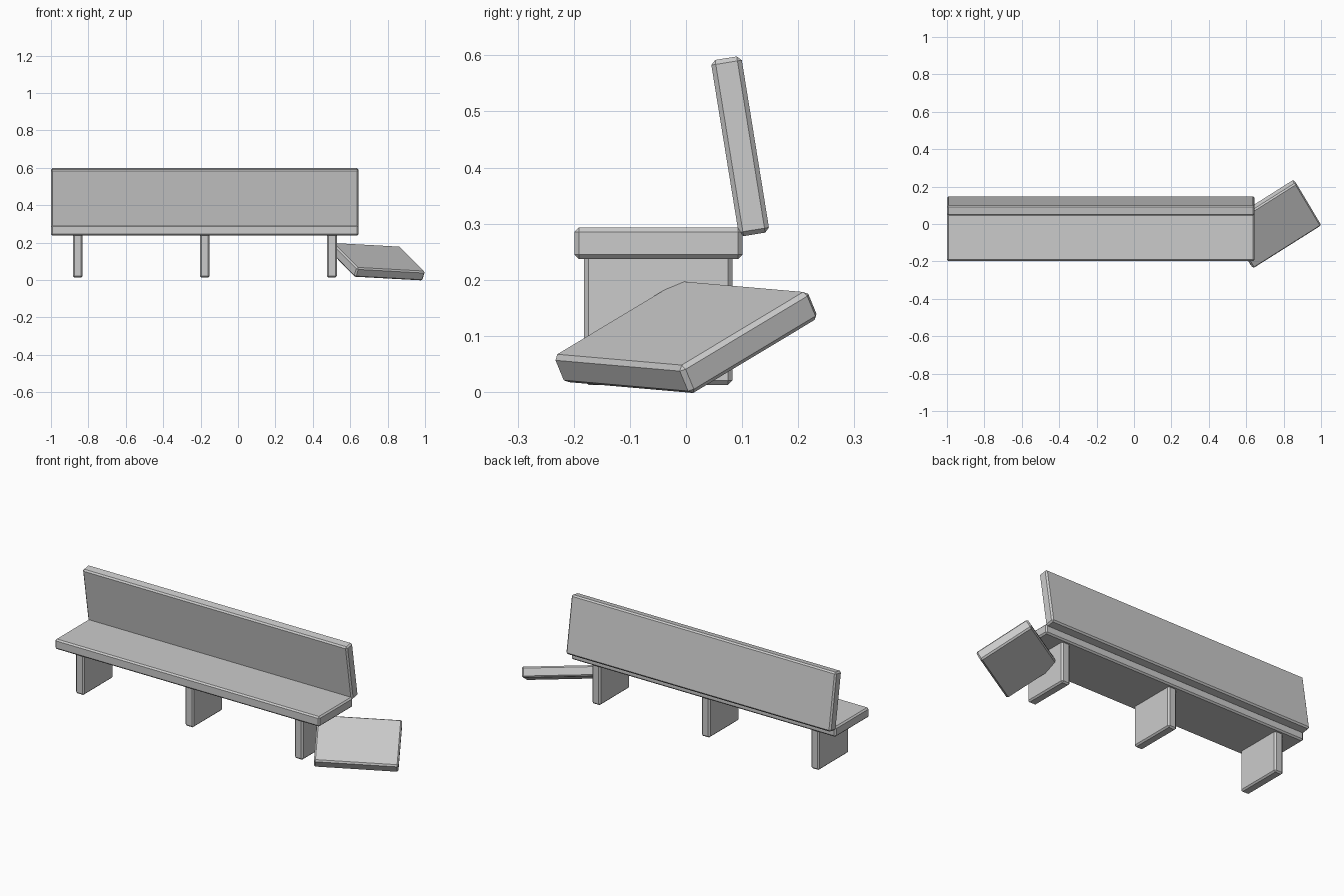
import bpy, bmesh
from math import radians
from mathutils import Matrix, Vector

if "Cube" in bpy.data.objects:
    bpy.data.objects.remove(bpy.data.objects["Cube"])


def plank(name, size, centre, rot=None, bevel=0.008):
    """Box with a single chamfer on every edge."""
    bm = bmesh.new()
    bmesh.ops.create_cube(bm, size=1.0)
    bmesh.ops.scale(bm, vec=Vector(size), verts=bm.verts)
    bmesh.ops.bevel(bm, geom=bm.edges[:], offset=bevel, segments=1,
                    affect='EDGES', profile=0.5)
    mesh = bpy.data.meshes.new(name)
    bm.to_mesh(mesh)
    bm.free()
    obj = bpy.data.objects.new(name, mesh)
    obj.matrix_world = Matrix.Translation(centre) @ (rot or Matrix.Identity(4))
    bpy.context.collection.objects.link(obj)
    return obj


LENGTH, MID_X = 1.643, -0.1775

# Long seat and leaning backrest
plank("seat", (LENGTH, 0.30, 0.056), (MID_X, -0.049, 0.265))
plank("backrest", (LENGTH, 0.055, 0.318), (MID_X, 0.0965, 0.438),
      Matrix.Rotation(radians(9.2), 4, 'X'))

# Three slab legs
for i, x in enumerate((-0.857, -0.1775, 0.502)):
    plank(f"leg_{i + 1}", (0.052, 0.265, 0.235), (x, -0.0495, 0.1305))

# Broken-off seat piece lying against the end leg
u = Vector((0.365, 0.23, -0.02)).normalized()
v = Vector((-0.14, 0.22, 0.135))
v = (v - u * v.dot(u)).normalized()
n = u.cross(v)
rot = Matrix((u, v, n)).transposed().to_4x4()
plank("fallen_seat_piece", (0.432, 0.30, 0.056), (0.745, 0.0, 0.098), rot)
